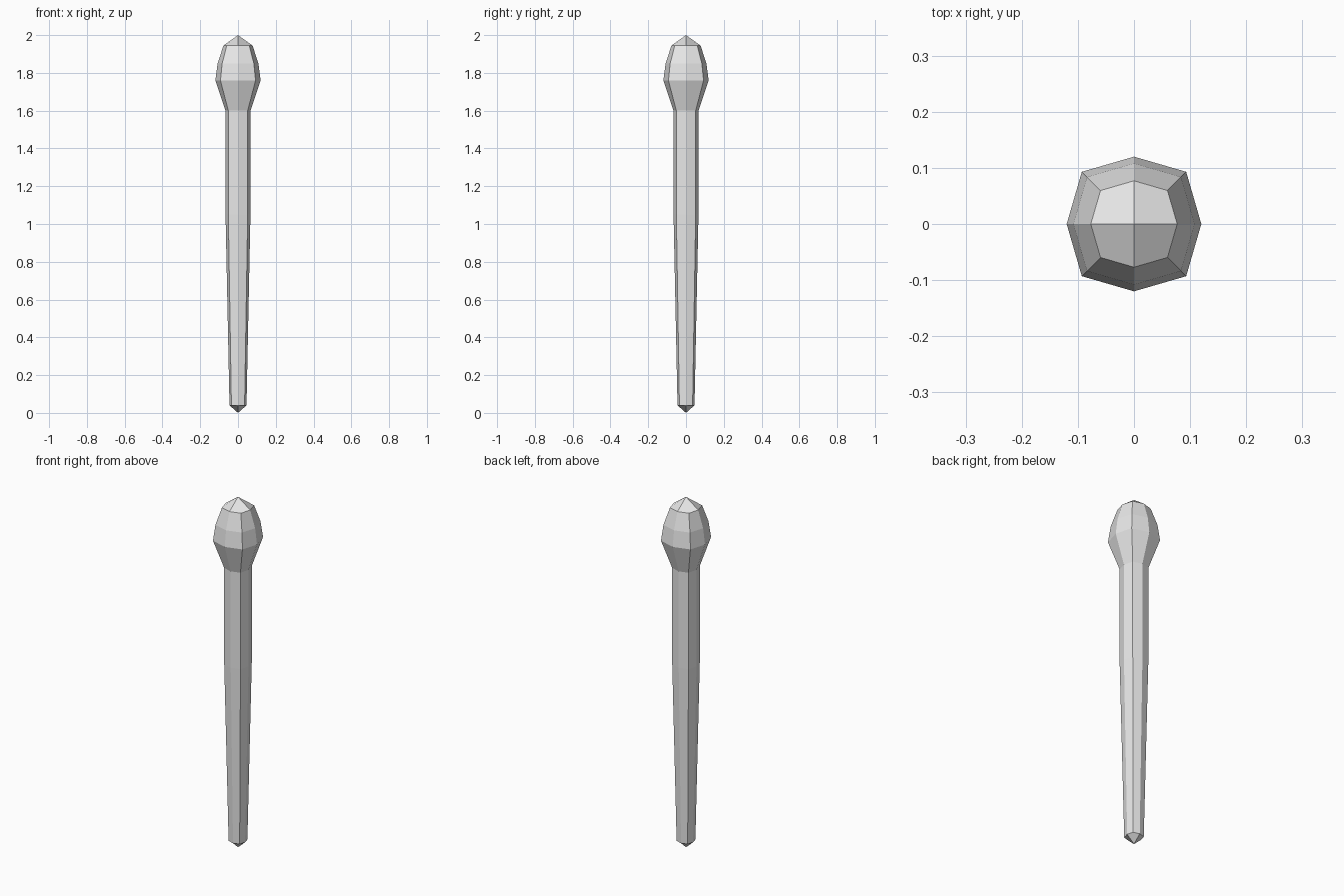
import bpy
import bmesh

cube = bpy.data.objects.get("Cube")
if cube:
    bpy.data.objects.remove(cube, do_unlink=True)

grey = bpy.data.materials.new("plain grey")
grey.use_nodes = True
colour = (0.8, 0.8, 0.8, 1)
grey.diffuse_color = colour
grey.node_tree.nodes["Principled BSDF"].inputs["Base Color"].default_value = colour

# Squarish eight-sided section: corners reach a little past a true circle
D = 0.775
SECTION = [(1, 0), (D, D), (0, 1), (-D, D), (-1, 0), (-D, -D), (0, -1), (D, -D)]


def faceted_part(name, profile, tip_z, tip_on_top):
    """Loft the section through (radius, z) pairs and close one end with four kite faces."""
    bm = bmesh.new()
    rings = [[bm.verts.new((r * x, r * y, z)) for x, y in SECTION] for r, z in profile]
    n = len(SECTION)
    for low, high in zip(rings, rings[1:]):
        for i in range(n):
            j = (i + 1) % n
            bm.faces.new((low[i], low[j], high[j], high[i]))
    tip = bm.verts.new((0, 0, tip_z))
    end = rings[-1] if tip_on_top else rings[0]
    for i in range(0, n, 2):
        kite = [tip, end[i], end[i + 1], end[(i + 2) % n]]
        bm.faces.new(kite if tip_on_top else kite[::-1])
    mesh = bpy.data.meshes.new(name)
    bm.to_mesh(mesh)
    bm.free()
    mesh.materials.append(grey)
    obj = bpy.data.objects.new(name, mesh)
    bpy.context.collection.objects.link(obj)
    return obj


# Tapered shaft with a blunt point at the bottom
faceted_part("shaft", [(0.045, 0.04), (0.066, 1.05), (0.066, 1.6)], 0, False)

# Bulbous head with a shallow pointed cap
faceted_part("head", [(0.066, 1.6), (0.12, 1.76), (0.108, 1.85), (0.077, 1.945)], 2, True)
